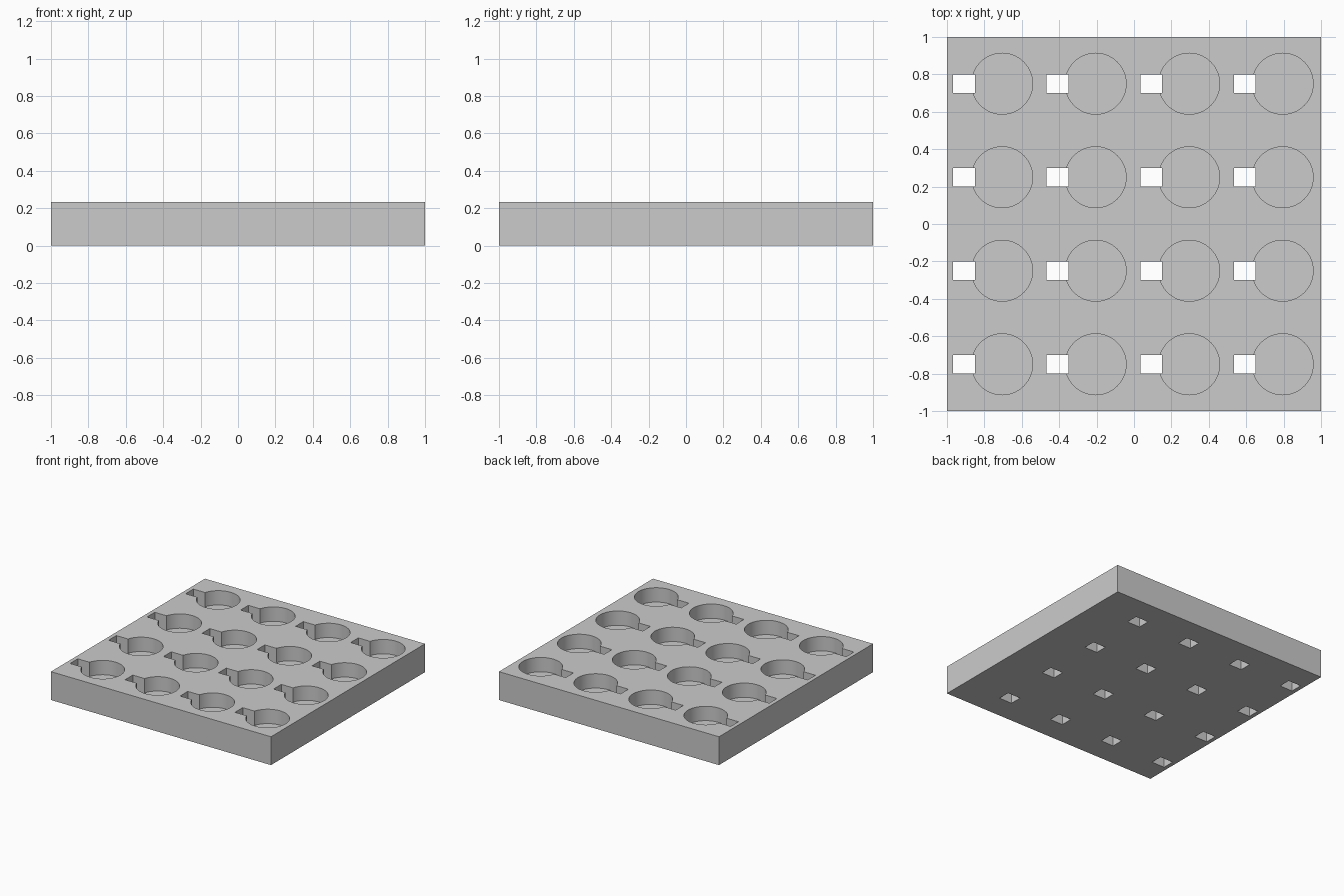
import bpy, bmesh, math
from mathutils import Matrix, Vector

old = bpy.data.objects.get("Cube")
if old:
    bpy.data.objects.remove(old, do_unlink=True)

SIZE, HEIGHT = 2.0, 0.233
CELL, COUNT = 0.5, 4
POCKET_RADIUS, POCKET_FLOOR = 0.163, 0.115
SLOT_SIZE = (0.117, 0.10)
POCKET_X, SLOT_X = 0.045, -0.158   # offsets from the cell centre

grey = bpy.data.materials.new("light grey")
grey.use_nodes = True
grey.diffuse_color = (0.6, 0.6, 0.6, 1)
grey.node_tree.nodes["Principled BSDF"].inputs["Base Color"].default_value = (0.6, 0.6, 0.6, 1)


def add_box(bm, centre, size):
    bmesh.ops.create_cube(bm, size=1, matrix=Matrix.Translation(centre) @ Matrix.Diagonal((*size, 1)))


def make_object(name, bm):
    mesh = bpy.data.meshes.new(name)
    bm.to_mesh(mesh)
    bm.free()
    mesh.materials.append(grey)
    obj = bpy.data.objects.new(name, mesh)
    bpy.context.collection.objects.link(obj)
    return obj


# Solid slab
bm = bmesh.new()
add_box(bm, (0, 0, HEIGHT / 2), (SIZE, SIZE, HEIGHT))
tray = make_object("tray", bm)

# Cutters: a round blind pocket and a square through slot in every cell
pockets, slots = bmesh.new(), bmesh.new()
depth = HEIGHT - POCKET_FLOOR + 0.1
for i in range(COUNT):
    for j in range(COUNT):
        x = (i - (COUNT - 1) / 2) * CELL
        y = (j - (COUNT - 1) / 2) * CELL
        centre = Vector((x + POCKET_X, y, POCKET_FLOOR + depth / 2))
        bmesh.ops.create_cone(pockets, cap_ends=True, segments=64, radius1=POCKET_RADIUS,
                              radius2=POCKET_RADIUS, depth=depth, matrix=Matrix.Translation(centre))
        add_box(slots, (x + SLOT_X, y, HEIGHT / 2), (*SLOT_SIZE, HEIGHT * 2))

cutters = [make_object("pocket_cutter", pockets), make_object("slot_cutter", slots)]
for cutter in cutters:
    cutter.hide_render = True
    cut = tray.modifiers.new(cutter.name, "BOOLEAN")
    cut.operation = "DIFFERENCE"
    cut.solver = "EXACT"
    cut.object = cutter

# Bake the cuts and drop the cutters
bpy.context.view_layer.update()
evaluated = tray.evaluated_get(bpy.context.evaluated_depsgraph_get())
cut_mesh = bpy.data.meshes.new_from_object(evaluated)
tray.modifiers.clear()
tray.data = cut_mesh
for cutter in cutters:
    bpy.data.objects.remove(cutter, do_unlink=True)

# Smooth pocket walls, crisp rims
bpy.ops.object.select_all(action="DESELECT")
tray.select_set(True)
bpy.context.view_layer.objects.active = tray
bpy.ops.object.shade_smooth_by_angle(angle=math.radians(30))
